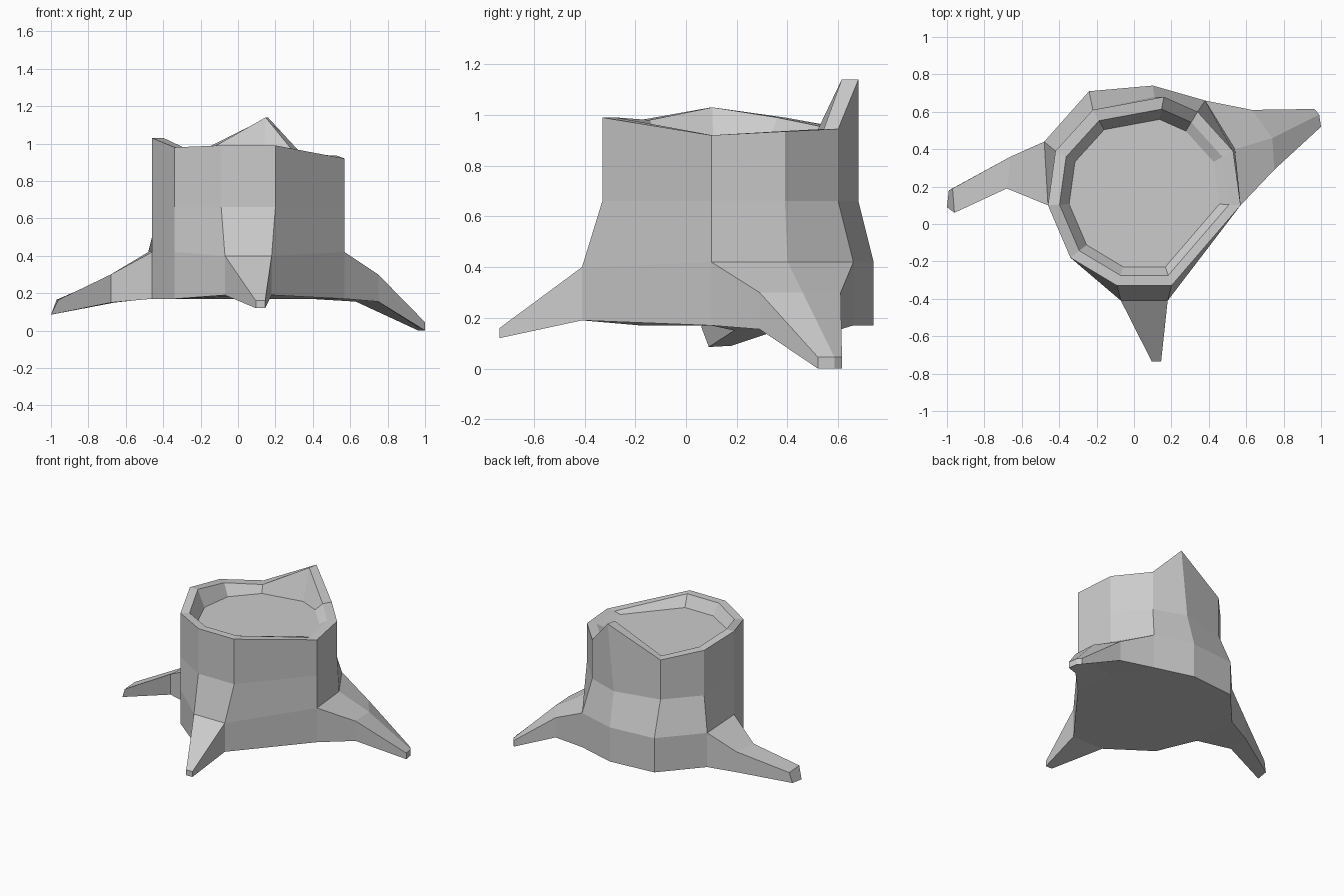
import bpy
import bmesh
from mathutils import Vector

cube = bpy.data.objects.get("Cube")
if cube:
    bpy.data.objects.remove(cube, do_unlink=True)

bark = bpy.data.materials.new("pale grey wood")
bark.use_nodes = True
grey = (0.6, 0.6, 0.6, 1.0)
bark.diffuse_color = grey
bark.node_tree.nodes["Principled BSDF"].inputs["Base Color"].default_value = grey

# Jagged rim, counter-clockwise from the left side, with a splinter at the back
rim = [(0.57, 0.10, 0.92), (0.53, 0.39, 0.935), (0.34, 0.60, 0.945),
       (0.16, 0.68, 1.14), (-0.22, 0.61, 0.95), (-0.42, 0.39, 0.99),
       (-0.46, 0.10, 1.03), (-0.34, -0.18, 0.98), (-0.09, -0.33, 0.99),
       (0.20, -0.33, 0.99)]
# Flare points that leave the straight trunk near the ground
flare = {1: (0.54, 0.40), 2: (0.38, 0.66), 3: (0.10, 0.74), 4: (-0.24, 0.71),
         5: (-0.48, 0.44), 8: (-0.07, -0.41), 9: (0.18, -0.41)}
SIDES = len(rim)
CENTRE = Vector((0.055, 0.13, 0))
FLOOR_Z = 0.91

bm = bmesh.new()


def ring(points):
    return [bm.verts.new(p) for p in points]


def strip(first, second, closed=False, skip=()):
    """Join two rows of vertices with quads."""
    count = len(first) if closed else len(first) - 1
    for i in range(count):
        j = (i + 1) % len(first)
        if i not in skip:
            bm.faces.new((first[i], first[j], second[j], second[i]))


def inset(point, amount, z=None):
    """Move a rim point towards the trunk axis."""
    x, y, old_z = point
    p = Vector((x, y, 0)).lerp(CENTRE, amount)
    return (p.x, p.y, old_z if z is None else z)


def root(columns, sections):
    """Grow a tapering root; each section holds a top row and a bottom row."""
    top = [low[i] for i in columns]
    base = [bottom[i] for i in columns]
    for top_points, base_points in sections:
        new_top, new_base = ring(top_points), ring(base_points)
        strip(top, new_top)
        strip(base, new_base)
        for end in (0, -1):
            bm.faces.new((top[end], new_top[end], new_base[end], base[end]))
        top, base = new_top, new_base
    strip(top, base)


def slab(points, high, deep):
    """Top and bottom rows sharing the same plan."""
    return ([(x, y, high) for x, y in points], [(x, y, deep) for x, y in points])


# Trunk wall
plan = [flare.get(i, p[:2]) for i, p in enumerate(rim)]
top = ring(rim)
mid = ring([(0.11 if i == 3 else x, y, 0.66) for i, (x, y, z) in enumerate(rim)])
low = ring([(x, y, 0.40 if i > 7 else 0.42) for i, (x, y) in enumerate(plan)])
bottom = ring([(x, y, 0.19 if i > 7 else 0.17) for i, (x, y) in enumerate(plan)])
strip(top, mid, closed=True)
strip(mid, low, closed=True)
strip(low, bottom, closed=True, skip=(0, 1, 5, 8))
bm.faces.new(bottom)

# Raised lip and sunken cut surface
lip = ring([inset(p, 0.12) for p in rim])
floor = ring([inset(p, 0.22, FLOOR_Z) for p in rim])
strip(top, lip, closed=True)
strip(lip, floor, closed=True)
bm.faces.new(floor)

# Left root, the widest, bends once on its way down
root((0, 1, 2), [
    slab([(0.75, 0.29), (0.74, 0.46), (0.63, 0.61)], 0.30, 0.155),
    slab([(1.0, 0.52), (0.99, 0.585), (0.965, 0.615)], 0.045, 0.0)])

# Right root
root((5, 6), [
    slab([(-0.66, 0.36), (-0.68, 0.19)], 0.30, 0.15),
    ([(-0.97, 0.19, 0.165), (-0.96, 0.06, 0.165)],
     [(-0.99, 0.18, 0.09), (-1.0, 0.09, 0.085)])])

# Front root
root((8, 9), [slab([(0.095, -0.735), (0.145, -0.735)], 0.16, 0.12)])

bmesh.ops.recalc_face_normals(bm, faces=bm.faces)
mesh = bpy.data.meshes.new("tree_stump")
bm.to_mesh(mesh)
bm.free()
mesh.materials.append(bark)
stump = bpy.data.objects.new("tree_stump", mesh)
bpy.context.collection.objects.link(stump)
